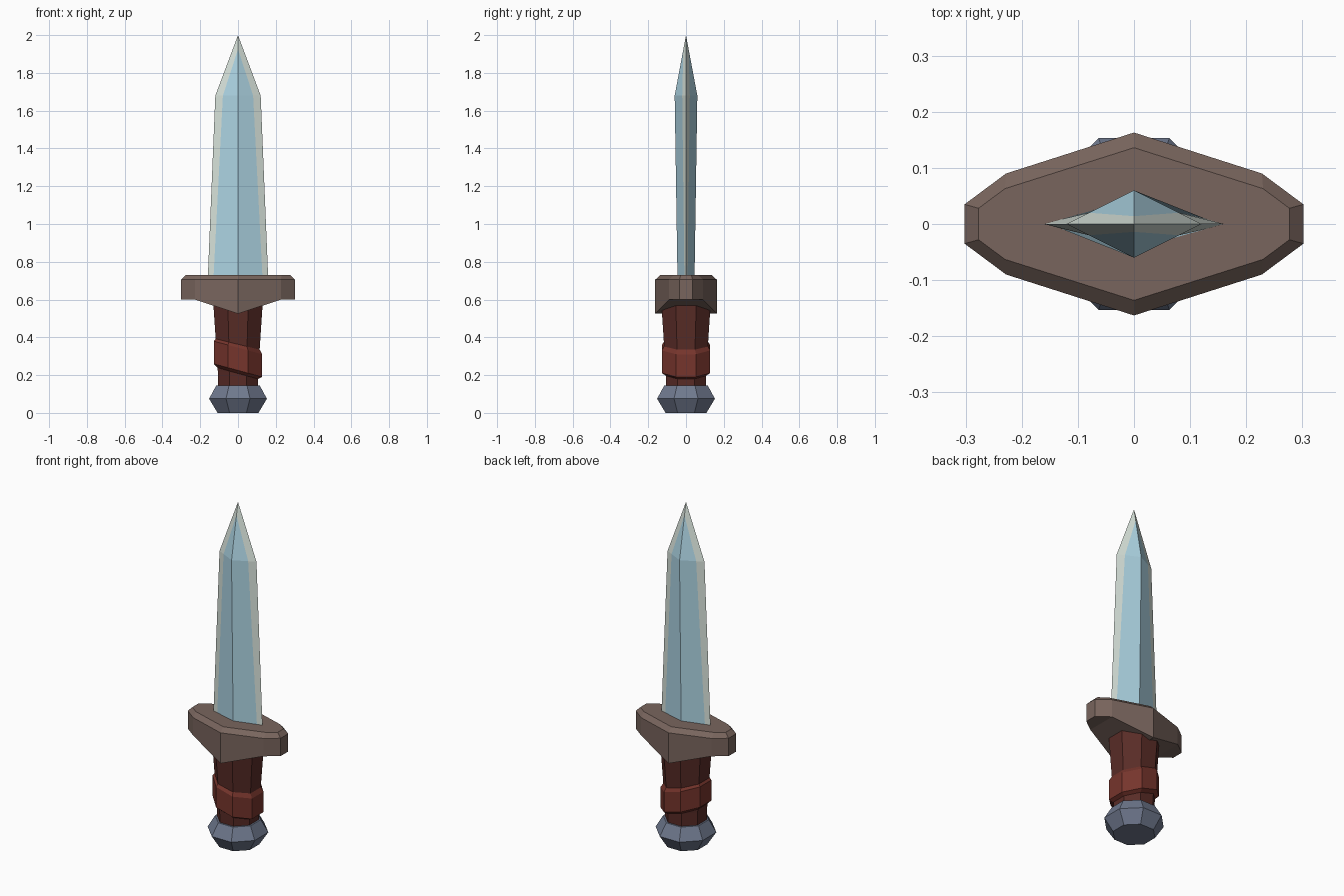
import bpy, bmesh, math

if "Cube" in bpy.data.objects:
    bpy.data.objects.remove(bpy.data.objects["Cube"])


def material(name, rgb):
    m = bpy.data.materials.new(name)
    m.diffuse_color = (*rgb, 1)
    m.use_nodes = True
    m.node_tree.nodes["Principled BSDF"].inputs["Base Color"].default_value = m.diffuse_color
    return m


def finish(name, bm, mats):
    bmesh.ops.recalc_face_normals(bm, faces=bm.faces)
    me = bpy.data.meshes.new(name)
    bm.to_mesh(me)
    bm.free()
    for m in mats:
        me.materials.append(m)
    ob = bpy.data.objects.new(name, me)
    bpy.context.collection.objects.link(ob)
    return ob


def bridge(bm, a, b, mat=lambda i: 0):
    n = len(a)
    for i in range(n):
        j = (i + 1) % n
        bm.faces.new((a[i], a[j], b[j], b[i])).material_index = mat(i)


def loft(name, rings, mat):
    bm = bmesh.new()
    loops = [[bm.verts.new(p) for p in ring] for ring in rings]
    for a, b in zip(loops, loops[1:]):
        bridge(bm, a, b)
    bm.faces.new(loops[0])
    bm.faces.new(loops[-1])
    return finish(name, bm, [mat])


def octagon(apothem, z, slope=0):
    r = apothem / math.cos(math.pi / 8)
    pts = []
    for i in range(8):
        a = math.pi / 8 + i * math.pi / 4
        x = r * math.cos(a)
        pts.append((x, r * math.sin(a), z + slope * x))
    return pts


steel = material("blade_blue", (0.42, 0.66, 0.77))
edge = material("blade_edge", (0.68, 0.76, 0.70))
brown = material("guard_brown", (0.19, 0.13, 0.11))
leather = material("grip_red", (0.10, 0.025, 0.02))
strap = material("wrap_red", (0.18, 0.035, 0.025))
metal = material("pommel_grey", (0.16, 0.19, 0.27))

# Pommel, grip and slanted wrap
loft("pommel", [octagon(0.108, 0), octagon(0.153, 0.075), octagon(0.115, 0.145)], metal)
loft("grip", [octagon(0.105, 0.12), octagon(0.107, 0.22), octagon(0.132, 0.6)], leather)
loft("grip_wrap", [octagon(0.102, 0.205, -0.27), octagon(0.128, 0.225, -0.27),
                   octagon(0.128, 0.345, -0.27), octagon(0.112, 0.37, -0.27)], strap)


# Guard: ten-sided outline, chamfered top, underside peaked along the middle
def guard_ring(quarter, z_end, z_mid):
    (x0, y0), (x1, y1), (_, y2) = quarter
    half = [(x0, y0, z_end), (x1, y1, z_end), (0, y2, z_mid),
            (-x1, y1, z_end), (-x0, y0, z_end)]
    return half + [(-x, -y, z) for x, y, z in half]


outer = [(0.302, 0.035), (0.228, 0.09), (0, 0.163)]
inner = [(0.277, 0.028), (0.23, 0.063), (0, 0.136)]
bm = bmesh.new()
low, mid, top = [[bm.verts.new(p) for p in guard_ring(*args)] for args in
                 ((outer, 0.6, 0.525), (outer, 0.705, 0.705), (inner, 0.73, 0.73))]
bridge(bm, low, mid)
bridge(bm, mid, top)
bm.faces.new(top)
for idx in ((0, 1, 8, 9), (1, 2, 7, 8), (2, 3, 6, 7), (3, 4, 5, 6)):
    bm.faces.new([low[i] for i in idx])
finish("guard", bm, [brown])


# Blade: diamond section with pale cutting edges
def blade_ring(bm, w, b, d, z):
    yb = d * (1 - b / w)
    half = [(w, 0), (b, yb), (0, d), (-b, yb)]
    return [bm.verts.new((s * x, s * y, z)) for s in (1, -1) for x, y in half]


bm = bmesh.new()
is_edge = lambda i: 1 if i % 4 in (0, 3) else 0
base = blade_ring(bm, 0.16, 0.13, 0.045, 0.71)
shoulder = blade_ring(bm, 0.12, 0.08, 0.06, 1.68)
bridge(bm, base, shoulder, is_edge)
bm.faces.new(base)
tip = bm.verts.new((0, 0, 2))
s = shoulder
for k, y in ((0, 0.014), (4, -0.014)):
    peak = bm.verts.new((0, y, 1.925))
    right, near, ridge, far, left = [s[(k + i) % 8] for i in range(5)]
    for verts, m in (((near, ridge, peak), 0), ((ridge, far, peak), 0),
                     ((right, near, peak, tip), 1), ((far, left, tip, peak), 1)):
        bm.faces.new(verts).material_index = m
finish("blade", bm, [steel, edge])
